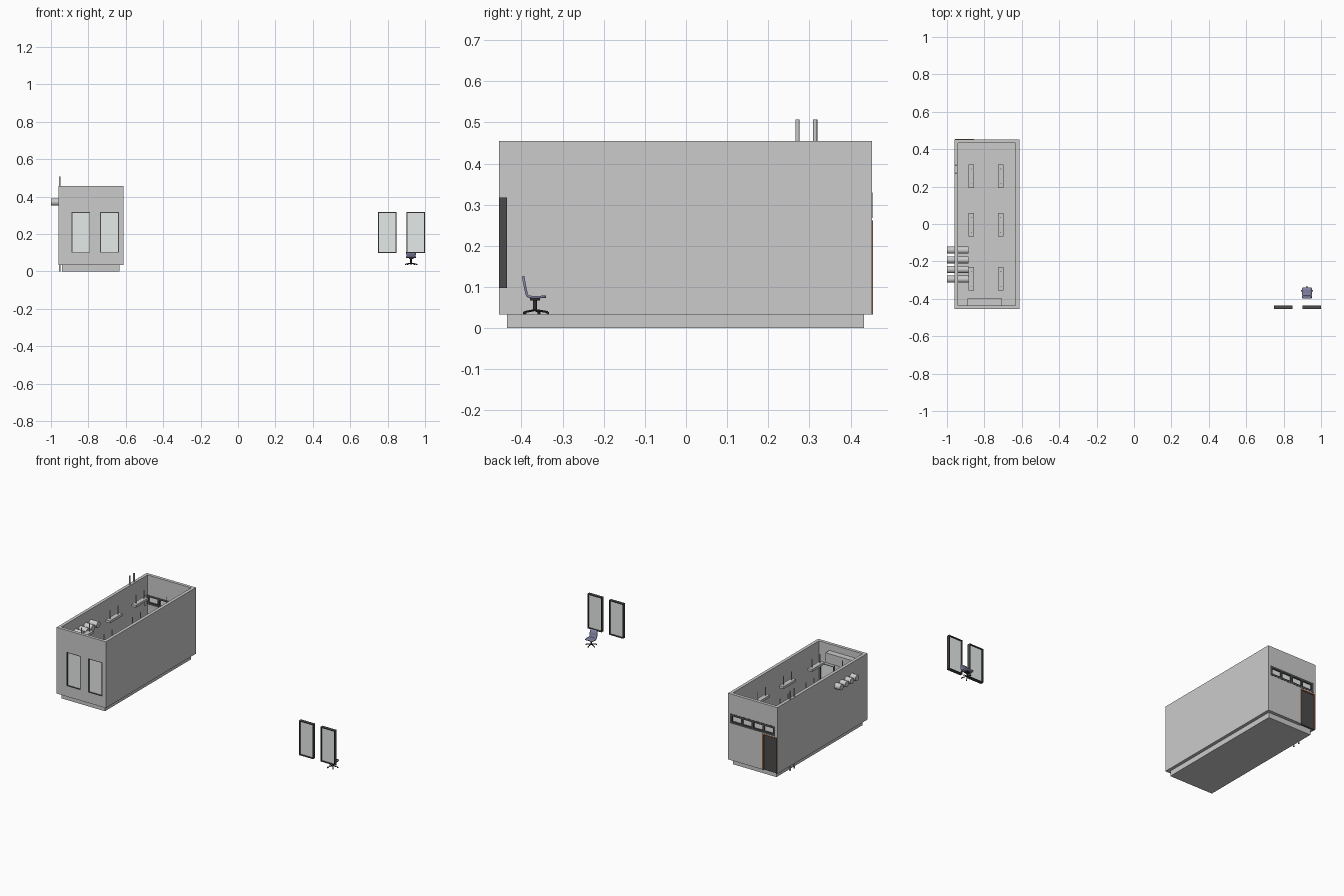
import bpy, bmesh
from math import cos, sin, pi, radians
from mathutils import Matrix, Vector

if "Cube" in bpy.data.objects:
    bpy.data.objects.remove(bpy.data.objects["Cube"])


def material(name, r, g, b):
    m = bpy.data.materials.new(name)
    m.diffuse_color = (r, g, b, 1)
    m.use_nodes = True
    m.node_tree.nodes["Principled BSDF"].inputs["Base Color"].default_value = m.diffuse_color
    return m


DARK = material("dark_frame", 0.07, 0.07, 0.07)
GLASS = material("pale_glass", 0.78, 0.82, 0.81)
WOOD = material("door_trim", 0.42, 0.17, 0.08)
FABRIC = material("chair_fabric", 0.22, 0.22, 0.36)
BLACK = material("black_plastic", 0.03, 0.03, 0.03)


def finish(name, bm, mat=None, smooth=False):
    me = bpy.data.meshes.new(name)
    bm.to_mesh(me)
    bm.free()
    ob = bpy.data.objects.new(name, me)
    bpy.context.collection.objects.link(ob)
    if mat:
        me.materials.append(mat)
    if smooth:
        bpy.ops.object.select_all(action='DESELECT')
        ob.select_set(True)
        bpy.context.view_layer.objects.active = ob
        bpy.ops.object.shade_smooth_by_angle()
    return ob


def boxes(name, ranges, mat=None):
    """One object from boxes given as (x0, x1, y0, y1, z0, z1)."""
    bm = bmesh.new()
    for x0, x1, y0, y1, z0, z1 in ranges:
        mtx = Matrix.Translation(((x0 + x1) / 2, (y0 + y1) / 2, (z0 + z1) / 2))
        bmesh.ops.create_cube(bm, size=1, matrix=mtx @ Matrix.Diagonal((x1 - x0, y1 - y0, z1 - z0, 1)))
    return finish(name, bm, mat)


def rod(name, a, b, r, mat=None, seg=16):
    a, b = Vector(a), Vector(b)
    d = b - a
    bm = bmesh.new()
    mtx = Matrix.Translation((a + b) / 2) @ d.to_track_quat('Z', 'Y').to_matrix().to_4x4()
    bmesh.ops.create_cone(bm, cap_ends=True, segments=seg, radius1=r, radius2=r, depth=d.length, matrix=mtx)
    return finish(name, bm, mat, True)


def window(name, x0, x1, y0, y1, z0, z1, bar, panes=1):
    """Frame with rails and stiles, and a thin pane in the middle."""
    parts = [(x0, x1, y0, y1, z0, z0 + bar), (x0, x1, y0, y1, z1 - bar, z1)]
    step = (x1 - x0 - bar) / panes
    for i in range(panes + 1):
        s = x0 + i * step
        parts.append((s, s + bar, y0, y1, z0 + bar, z1 - bar))
    boxes(name + "_frame", parts, DARK)
    ym = (y0 + y1) / 2
    boxes(name + "_glass", [(x0 + bar, x1 - bar, ym - 0.002, ym + 0.002, z0 + bar, z1 - bar)], GLASS)


# Room shell: walls with openings, and floor slab
X0, X1, Y0, Y1, Z0, Z1 = -0.96, -0.613, -0.455, 0.452, 0.033, 0.455
T = 0.02
FRONT = [(-0.89, -0.79), (-0.737, -0.637)]
DOOR = (-0.957, -0.855)
walls = boxes("walls", [(X0, X1, Y0, Y1, Z0, Z1)])
cuts = [(X0 + T, X1 - T, Y0 + T, Y1 - T, -0.1, 0.6)]
cuts += [(a, b, Y0 - 0.05, Y0 + 0.05, 0.10, 0.317) for a, b in FRONT]
cuts += [(DOOR[0], DOOR[1], Y1 - T, Y1 + 0.05, -0.05, 0.262),
         (-0.945, -0.628, Y1 - 0.05, Y1 + 0.05, 0.268, 0.33)]
for i, c in enumerate(cuts):
    cutter = boxes(f"cutter_{i}", [c])
    cutter.hide_render = True
    mod = walls.modifiers.new("opening", 'BOOLEAN')
    mod.operation, mod.solver, mod.object = 'DIFFERENCE', 'EXACT', cutter
    bpy.context.view_layer.objects.active = walls
    bpy.ops.object.modifier_apply(modifier=mod.name)
    bpy.data.objects.remove(cutter)
boxes("floor_slab", [(X0 + T, X1 - T, Y0 + T, Y1 - T, 0, Z0)])

# Front windows, and the two loose ones on the right
for i, (a, b) in enumerate(FRONT + [(0.748, 0.848), (0.90, 1.0)]):
    window(f"tall_window_{i}", a, b, Y0, Y0 + T, 0.098, 0.318, 0.005)

# Back window strip and door
window("back_window", -0.945, -0.628, Y1 - T, Y1 + 0.001, 0.268, 0.33, 0.014, 4)
d0, d1, w = DOOR[0], DOOR[1], 0.006
boxes("door_frame", [(d0, d0 + w, Y1 - T, Y1 + 0.002, Z0, 0.262),
                     (d1 - w, d1, Y1 - T, Y1 + 0.002, Z0, 0.262),
                     (d0 + w, d1 - w, Y1 - T, Y1 + 0.002, 0.262 - w, 0.262)], WOOD)
boxes("door_panel", [(d0 + w, d1 - w, Y1 - 0.014, Y1 - 0.005, Z0, 0.262 - w)], DARK)

# Wall unit above the front windows
boxes("wall_unit", [(-0.89, -0.705, -0.435, -0.397, 0.35, 0.413)])

# Ceiling lamps on two hanging rods each
for x in (-0.87, -0.712):
    for y in (0.255, -0.005, -0.293):
        boxes("lamp", [(x - 0.015, x + 0.015, y - 0.063, y + 0.063, 0.36, 0.375)])
        for s in (-0.04, 0.04):
            rod("lamp_rod", (x, y + s, 0.37), (x, y + s, 0.43), 0.0025, seg=8)

# Ducts through the left wall, and upright pipes
for i in range(4):
    y = -0.14 - i * 0.0517
    rod("duct", (-1.0, y, 0.37), (-0.885, y, 0.37), 0.019, seg=24)
for y in (0.271, 0.314):
    rod("upright_pipe", (-0.953, y, 0), (-0.953, y, 0.507), 0.005)

# Office chair: seat and backrest as one bent sheet
cx, cy = 0.925, -0.367
profile = [(-0.396, 0.126), (-0.391, 0.10), (-0.387, 0.082), (-0.383, 0.077), (-0.375, 0.0755),
           (-0.355, 0.0755), (-0.340, 0.0765)]
widths = [0.022, 0.026, 0.025, 0.025, 0.028, 0.028, 0.025]
bm = bmesh.new()
rows = [[bm.verts.new((cx + s * hw, y, z)) for s in (-1, -0.5, 0.5, 1)]
        for (y, z), hw in zip(profile, widths)]
for a, b in zip(rows, rows[1:]):
    for i in range(3):
        bm.faces.new((a[i], a[i + 1], b[i + 1], b[i]))
bmesh.ops.recalc_face_normals(bm, faces=bm.faces[:])
seat = finish("chair_seat", bm, FABRIC, True)
solid = seat.modifiers.new("thickness", 'SOLIDIFY')
solid.thickness, solid.offset = 0.006, 0

# Chair armrest nubs, post, star base and castors
boxes("chair_plate", [(cx - 0.012, cx + 0.012, cy - 0.012, cy + 0.012, 0.067, 0.073)], BLACK)
rod("chair_post", (cx, cy, 0.041), (cx, cy, 0.07), 0.0045, BLACK)
for i in range(5):
    a = radians(90) + i * 2 * pi / 5
    tip = Vector((cx + 0.031 * cos(a), cy + 0.031 * sin(a), 0.039))
    rod("chair_spoke", (cx, cy, 0.044), tip, 0.0025, BLACK, 8)
    side = Vector((-sin(a), cos(a), 0)) * 0.003
    hub = Vector((tip.x, tip.y, 0.0365))
    rod("chair_castor", hub - side, hub + side, 0.0035, BLACK, 12)
